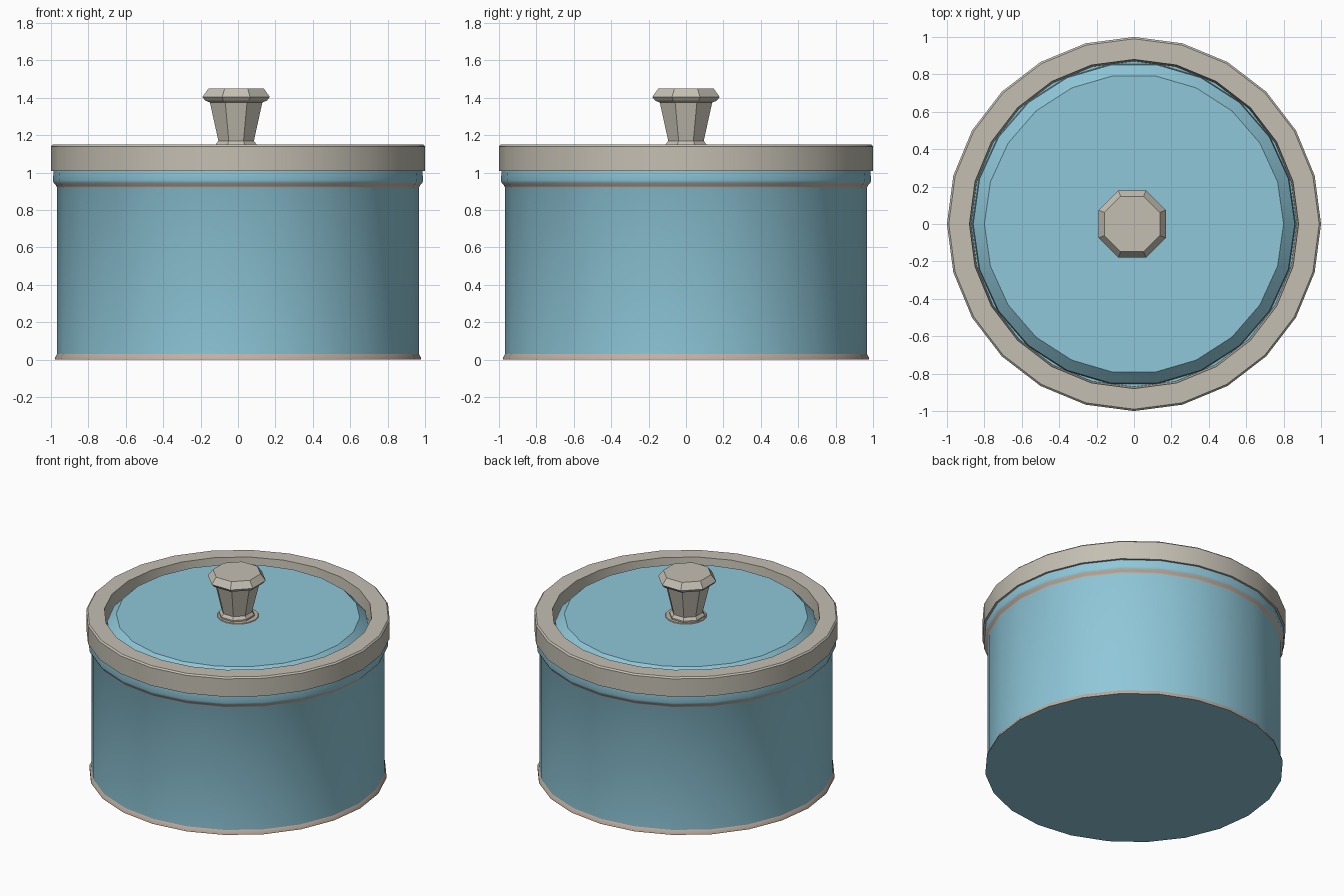
import bpy, bmesh, math

if "Cube" in bpy.data.objects:
    bpy.data.objects.remove(bpy.data.objects["Cube"])


def material(name, rgb):
    m = bpy.data.materials.new(name)
    lin = [c / 12.92 if c <= 0.04045 else ((c + 0.055) / 1.055) ** 2.4 for c in rgb]
    m.diffuse_color = (*lin, 1)
    m.use_nodes = True
    m.node_tree.nodes["Principled BSDF"].inputs["Base Color"].default_value = m.diffuse_color
    return m


BLUE = material("pale blue", (0.56, 0.78, 0.85))
GREY = material("warm grey", (0.77, 0.75, 0.70))
TAN = material("dull tan", (0.76, 0.69, 0.63))


def lathe(name, profile, sides, mats, closed=False, turn=0.0, smooth=30, rule=None, centre=(0, 0)):
    """Spin (radius, z) points round the z axis; open profiles get flat caps."""
    bm = bmesh.new()
    rings = []
    for r, z in profile:
        ring = []
        for i in range(sides):
            a = 2 * math.pi * i / sides + turn
            ring.append(bm.verts.new((centre[0] + r * math.cos(a), centre[1] + r * math.sin(a), z)))
        rings.append(ring)
    pairs = list(zip(rings, rings[1:]))
    if closed:
        pairs.append((rings[-1], rings[0]))
    else:
        bm.faces.new(rings[0][::-1])
        bm.faces.new(rings[-1])
    for low, high in pairs:
        for i in range(sides):
            j = (i + 1) % sides
            bm.faces.new((low[i], low[j], high[j], high[i]))
    bmesh.ops.recalc_face_normals(bm, faces=bm.faces)
    if rule:
        for f in bm.faces:
            f.material_index = rule(f)
    mesh = bpy.data.meshes.new(name)
    bm.to_mesh(mesh)
    bm.free()
    for m in mats:
        mesh.materials.append(m)
    ob = bpy.data.objects.new(name, mesh)
    bpy.context.collection.objects.link(ob)
    if smooth:
        bpy.ops.object.select_all(action='DESELECT')
        ob.select_set(True)
        bpy.context.view_layer.objects.active = ob
        bpy.ops.object.shade_smooth_by_angle(angle=math.radians(smooth))
    return ob


def band_rule(f):
    """Tan on the foot band and the thin line under the collar."""
    z = f.calc_center_median().z
    return 1 if 0.005 < z < 0.03 or 0.925 < z < 0.95 else 0


# Pot body with flared foot and collar
lathe("pot_body", [(0.98, 0), (0.978, 0.012), (0.967, 0.03), (0.967, 0.92), (0.972, 0.93),
                   (0.985, 0.945), (0.99, 0.96), (0.985, 1.015)],
      24, [BLUE, TAN], rule=band_rule)

# Lid rim, a hollow ring
lathe("lid_rim", [(0.93, 1.01), (1.0, 1.01), (1.0, 1.14), (0.99, 1.15), (0.88, 1.15), (0.87, 1.03)],
      24, [GREY], closed=True)

# Raised lid panel with sloping edge
lathe("lid_panel", [(0.865, 1.012), (0.86, 1.075), (0.80, 1.135)], 22, [BLUE], smooth=25)

# Knob, octagonal with flat sides, and its collar on the lid
flat = 1 / math.cos(math.pi / 8)
lathe("knob_collar", [(0.14, 1.13), (0.135, 1.14)], 16, [TAN], smooth=0)
lathe("knob", [(r * flat, z) for r, z in
               [(0.11, 1.13), (0.11, 1.15), (0.095, 1.17), (0.14, 1.375),
                (0.165, 1.385), (0.18, 1.405), (0.148, 1.45)]],
      8, [GREY], turn=math.pi / 8, smooth=0, centre=(-0.01, 0))
